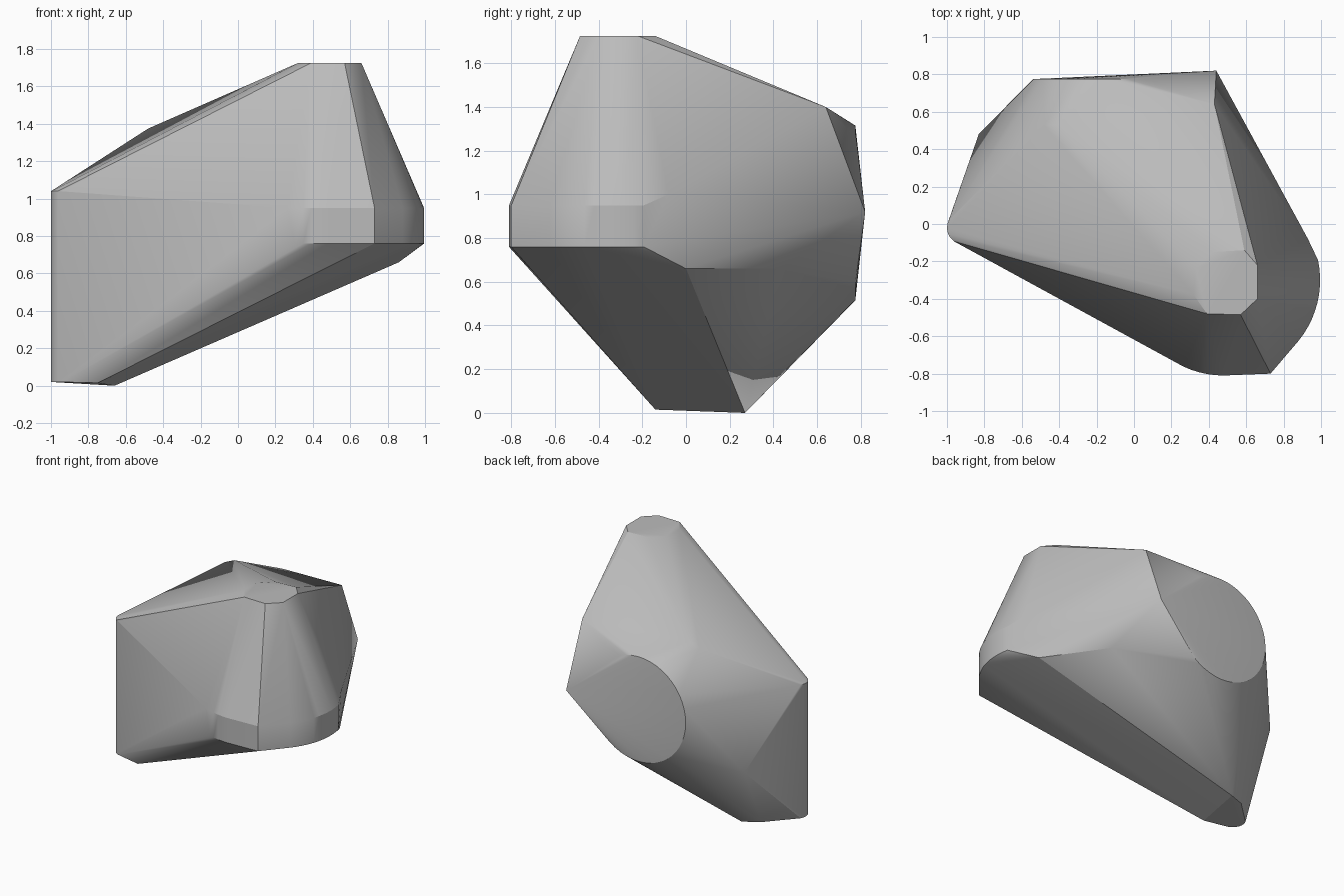
import bpy
import bmesh
from math import cos, sin, radians, tau

cube = bpy.data.objects.get("Cube")
if cube:
    bpy.data.objects.remove(cube, do_unlink=True)


def arc(cx, cy, radius, start, end, steps):
    """Points on a circular arc, angles in degrees."""
    angles = [radians(start + (end - start) * i / steps) for i in range(steps + 1)]
    return [(cx + radius * cos(a), cy + radius * sin(a)) for a in angles]


def at_height(outline, z):
    return [(x, y, z) for x, y in outline]


points = []

# Small flat cap on top
cap = [(.32, -.38), (.39, -.48), (.57, -.485), (.66, -.4), (.66, -.22),
       (.59, -.14), (.42, -.15), (.33, -.24)]
points += at_height(cap, 1.725)

# Rounded shoulder band below the cap, with one squared corner
front_curve = arc(.48, -.3, .51, 245, 270, 5)
side_curve = arc(.48, -.3, .515, -39, 12, 10)
points += at_height(front_curve + [(.73, -.8)] + side_curve, .95)
points += at_height(front_curve[1:] + [(.73, -.8)] + side_curve, .76)
points += [(.93, -.08, 1.0)]

# Upright rounded edge on the narrow end
edge_curve = arc(-.91, -.02, .09, 150, 250, 6)
points += at_height(edge_curve, 1.04)
points += at_height(edge_curve, .02)

# Small foot facet
points += [(-.75, -.14, .015), (-.66, .27, 0), (-.79, .215, .01)]

# Round flat disc on the back
points += [(x, .775, z) for x, z in arc(-.14, .915, .4, 0, 360, 48)]

# Single corners: back, upper back, ridge, flank and underside
points += [(.44, .82, .92), (.43, .64, 1.4),
           (-.48, .53, 1.375), (-.4, .53, 1.41),
           (.7, .22, 1.2), (-.83, .48, .5),
           (.86, 0, .66), (.56, .43, .66)]

# Wrap everything in one convex shell
bm = bmesh.new()
for p in points:
    bm.verts.new(p)
hull = bmesh.ops.convex_hull(bm, input=bm.verts)
loose = {g for g in hull["geom_interior"] + hull["geom_unused"]
         if isinstance(g, bmesh.types.BMVert)}
bmesh.ops.delete(bm, geom=list(loose), context="VERTS")
bmesh.ops.dissolve_limit(bm, angle_limit=radians(1), verts=bm.verts, edges=bm.edges)
bmesh.ops.recalc_face_normals(bm, faces=bm.faces)

mesh = bpy.data.meshes.new("faceted_shell")
bm.to_mesh(mesh)
bm.free()
shell = bpy.data.objects.new("faceted_shell", mesh)
bpy.context.collection.objects.link(shell)

# Plain grey finish
grey = bpy.data.materials.new("plain_grey")
grey.use_nodes = True
color = (.5, .5, .5, 1)
grey.diffuse_color = color
grey.node_tree.nodes["Principled BSDF"].inputs["Base Color"].default_value = color
mesh.materials.append(grey)

bpy.ops.object.select_all(action="DESELECT")
shell.select_set(True)
bpy.context.view_layer.objects.active = shell
bpy.ops.object.shade_smooth_by_angle(angle=radians(22))
